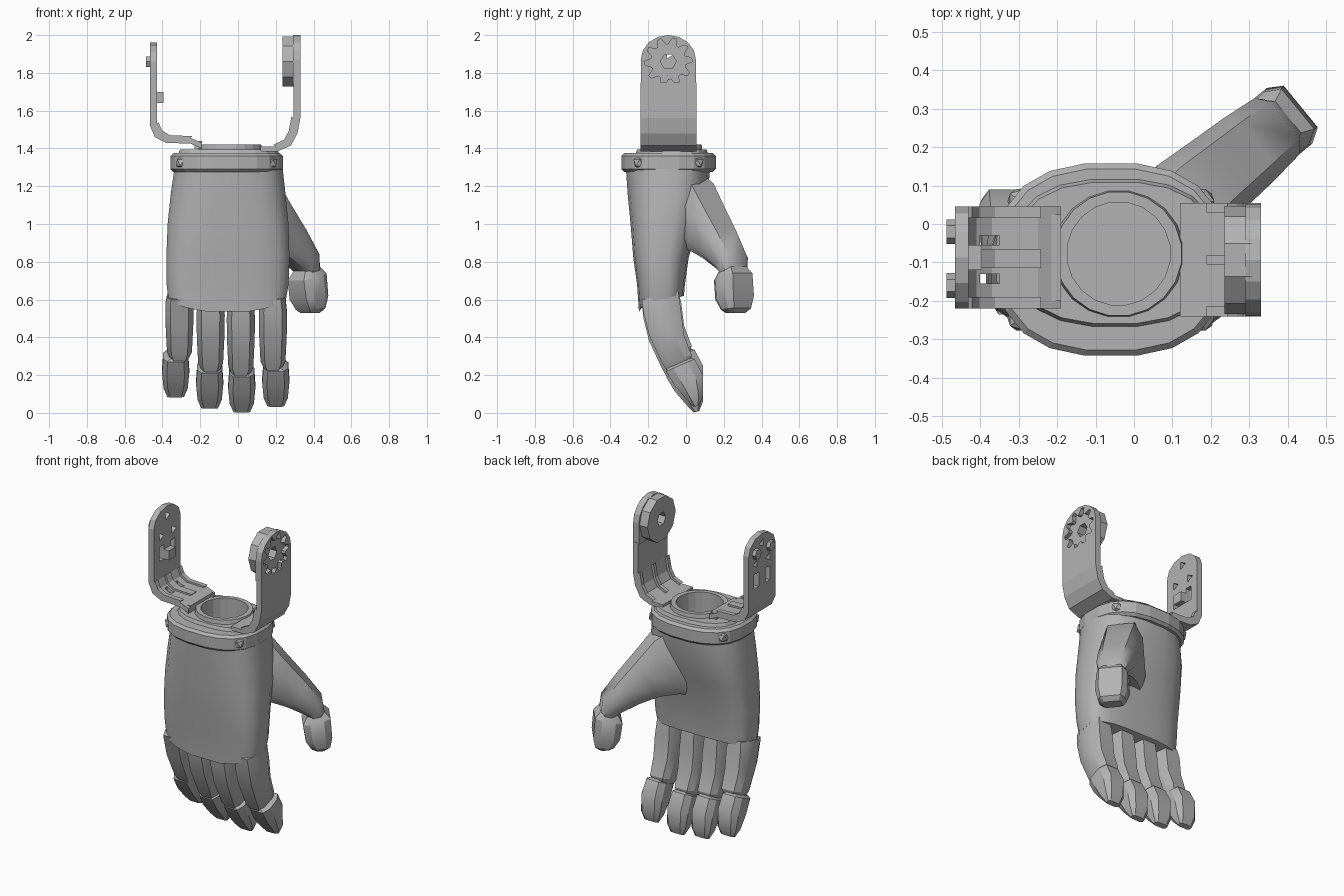
import bpy, bmesh, math
from mathutils import Vector

if "Cube" in bpy.data.objects:
    bpy.data.objects.remove(bpy.data.objects["Cube"], do_unlink=True)

grey = bpy.data.materials.new("plain_grey")
grey.use_nodes = True
GREY = (0.45, 0.45, 0.45, 1)
grey.diffuse_color = GREY
grey.node_tree.nodes["Principled BSDF"].inputs["Base Color"].default_value = GREY


def loft(name, rings, wrap=False, smooth=None):
    """Skin equal-sized rings; cap the ends, or wrap the last to the first."""
    bm = bmesh.new()
    loops = [[bm.verts.new(p) for p in ring] for ring in rings]
    n = len(loops[0])
    pairs = list(zip(loops, loops[1:])) + ([(loops[-1], loops[0])] if wrap else [])
    for a, b in pairs:
        for i in range(n):
            j = (i + 1) % n
            bm.faces.new((a[i], a[j], b[j], b[i]))
    if not wrap:
        bm.faces.new(loops[0])
        bm.faces.new(loops[-1])
    bmesh.ops.recalc_face_normals(bm, faces=bm.faces)
    mesh = bpy.data.meshes.new(name)
    bm.to_mesh(mesh)
    bm.free()
    mesh.materials.append(grey)
    ob = bpy.data.objects.new(name, mesh)
    bpy.context.collection.objects.link(ob)
    if smooth:
        bpy.ops.object.select_all(action='DESELECT')
        ob.select_set(True)
        bpy.context.view_layer.objects.active = ob
        bpy.ops.object.shade_smooth_by_angle(angle=math.radians(smooth))
    return ob


def along_y(name, xz, y0, y1):
    return loft(name, [[(x, y, z) for x, z in xz] for y in (y0, y1)])


def along_x(name, yz, x0, x1):
    return loft(name, [[(x, y, z) for y, z in yz] for x in (x0, x1)])


def box(name, x0, x1, y0, y1, z0, z1):
    return along_x(name, [(y0, z0), (y1, z0), (y1, z1), (y0, z1)], x0, x1)


def star(cy, cz, radii, n):
    """Points round a centre, the radii taken in turn."""
    return [(cy + radii[i % len(radii)] * math.cos(math.tau * i / n),
             cz + radii[i % len(radii)] * math.sin(math.tau * i / n)) for i in range(n)]


def arch(cy, half, z0, zc, rise, n=6):
    top = [(cy + half * math.cos(math.pi * i / n), zc + rise * math.sin(math.pi * i / n))
           for i in range(n + 1)]
    return [(cy - half, z0), (cy + half, z0)] + top


def oval(x0, x1, y0, y1, z, power=2.5, n=20):
    """Rounded rectangle ring; z may be a function of x and y."""
    ring = []
    for i in range(n):
        c, s = math.cos(math.tau * (i + .5) / n), math.sin(math.tau * (i + .5) / n)
        x = (x0 + x1) / 2 + (x1 - x0) / 2 * math.copysign(abs(c) ** (2 / power), c)
        y = (y0 + y1) / 2 + (y1 - y0) / 2 * math.copysign(abs(s) ** (2 / power), s)
        ring.append((x, y, z(x, y) if callable(z) else z))
    return ring


def cut(ob, cutters):
    """Subtract the cutters, then discard them."""
    for c in cutters:
        m = ob.modifiers.new("cut", 'BOOLEAN')
        m.operation, m.solver, m.object = 'DIFFERENCE', 'EXACT', c
    bpy.context.view_layer.update()
    mesh = bpy.data.meshes.new_from_object(ob.evaluated_get(bpy.context.evaluated_depsgraph_get()))
    ob.modifiers.clear()
    ob.data = mesh
    for c in cutters:
        bpy.data.objects.remove(c, do_unlink=True)


def limb(name, origin, along, across, sections, smooth=30, edge=.65):
    """Bevelled bar: each section has an outer and inner point in the limb's plane and a half width."""
    o, a, w, up = Vector(origin), Vector(along), Vector(across), Vector((0, 0, 1))
    rings = []
    for p, q, h in sections:
        P, Q = (o + a * s + up * z for s, z in (p, q))
        rings.append([P.lerp(Q, t) + w * h * k for t, k in
                      ((0, edge), (.25, 1), (.75, 1), (1, edge),
                       (1, -edge), (.75, -1), (.25, -1), (0, -edge))])
    return loft(name, rings, smooth=smooth)


# Palm
def hem(x, y):
    return .53 + .09 * (y + .25) / .24 + .5 * (x + .055) ** 2 * max(0, -y * 4)


loft("palm", [
    oval(-.34, .24, -.32, .13, 1.29, 2.6),
    oval(-.36, .255, -.31, .115, 1.15, 2.8),
    oval(-.375, .27, -.295, .065, 1.0, 3),
    oval(-.382, .275, -.28, .015, .82, 3.2),
    oval(-.38, .27, -.26, -.005, .68, 3.4),
    oval(-.37, .255, -.25, -.01, hem, 3.4)], smooth=40)

# Fingers: centre at the root, centre at the tip, lift of the tip
fingers = {"little": (-.31, -.33, .08), "ring": (-.145, -.15, .02),
           "middle": (.015, .02, 0), "index": (.185, .2, .03)}
for label, (root, tip, lift) in fingers.items():
    lean = (tip - root) * .5
    limb(label + "_finger", (root, 0, lift), (0, 1, 0), (1, 0, 0), [
        ((-.235, .60 - lift), (-.04, .64 - lift), .065),
        ((-.225, .50), (-.025, .50), .075),
        ((-.195, .38), (-.01, .38), .073),
        ((-.125, .23), (.03, .275), .066),
        ((-.10, .19), (.02, .23), .045)])
    limb(label + "_fingertip", (root + lean * 2, 0, lift), (0, 1, 0), (1, 0, 0), [
        ((-.10, .205), (.025, .26), .045),
        ((-.105, .19), (.045, .255), .066),
        ((-.06, .115), (.09, .17), .072),
        ((.0, .045), (.09, .06), .064),
        ((.04, .002), (.07, .01), .044)])

# Thumb, with a broad root that merges into the palm
thumb = ((.04, -.02, 0), (.75, .62, 0), (.63, -.77, 0))
limb("thumb", *thumb, [
    ((.06, 1.28), (-.12, .86), .10),
    ((.17, 1.215), (.02, .88), .12),
    ((.275, 1.085), (.14, .865), .112),
    ((.375, .965), (.26, .82), .105),
    ((.47, .84), (.365, .765), .094),
    ((.485, .75), (.39, .74), .075)], smooth=45)
limb("thumb_tip", *thumb, [
    ((.47, .785), (.38, .75), .065),
    ((.515, .74), (.355, .70), .09),
    ((.525, .62), (.37, .60), .094),
    ((.515, .555), (.405, .545), .078),
    ((.49, .53), (.42, .53), .055)], edge=.75)

# Wrist cuff, flange and socket, all round one open bore
def bore(z):
    return oval(-.175, .095, -.212, .058, z, 2)


loft("wrist_cuff", [bore(1.275), oval(-.345, .225, -.33, .145, 1.275),
                    oval(-.36, .24, -.345, .16, 1.29), oval(-.36, .24, -.345, .16, 1.36),
                    oval(-.345, .225, -.33, .145, 1.375), bore(1.375)], wrap=True)
loft("wrist_flange", [bore(1.37), oval(-.32, .22, -.27, .12, 1.37),
                      oval(-.31, .21, -.26, .11, 1.395), bore(1.395)], wrap=True)
loft("wrist_socket", [bore(1.38), oval(-.215, .135, -.245, .09, 1.38, 2),
                      oval(-.205, .125, -.24, .085, 1.42, 2), bore(1.42)], wrap=True)
for side in (-1, 1):
    for end in (-1, 1):
        x, y = -.06 + .235 * side, -.093 + .152 * end
        bpy.ops.mesh.primitive_ico_sphere_add(subdivisions=1, radius=.038, location=(x, y, 1.325))
        bpy.context.object.name = "cuff_stud"
        bpy.context.object.data.materials.append(grey)

# Left bracket: bent strap with edge ribs, gear plate and hub
bend = [(.12, 1.385), (.21, 1.385), (.28, 1.415), (.315, 1.48), (.33, 1.56), (.33, 1.75)]
inner = [(.295, 1.75), (.295, 1.56), (.28, 1.48), (.255, 1.435), (.2, 1.41), (.12, 1.41)]
along_y("left_strap", bend + inner, -.24, .055)
rib = [(x - .012, z + .01) for x, z in inner[1:-1]]
for y in (-.24, -.105, .03):
    along_y("left_strap_rib", inner[1:-1] + rib[::-1], y, y + .025)
HUB = (-.0935, 1.86)
plate = along_x("left_gear_plate", arch(HUB[0], .146, 1.74, 1.87, .13, 8), .29, .33)
cut(plate, [along_x("gear_cutter", star(*HUB, (.128, .124, .092, .092), 40), .2, .4)])
hub = along_x("left_hub", star(*HUB, (.14,), 10), .235, .305)
cut(hub, [along_x("hub_cutter", star(*HUB, (.042,), 6), .2, .4)])

# Right bracket: bent strap with slots, upright plate, pins and clip
bend = [(-.19, 1.40), (-.25, 1.425), (-.38, 1.43), (-.44, 1.46), (-.466, 1.52), (-.466, 1.62)]
inner = [(-.43, 1.62), (-.43, 1.53), (-.41, 1.485), (-.37, 1.46), (-.25, 1.455), (-.19, 1.43)]
strap = along_y("right_strap", bend + inner, -.22, .045)
cut(strap, [box("slot_cutter", -.40, -.35, y, y + .025, 1.3, 1.6) for y in (-.155, -.055)])
rib = [(x + .008, z + .01) for x, z in inner[1:-1]]
for y, width in ((-.22, .03), (-.115, .05), (.015, .03)):
    along_y("right_strap_rib", inner[1:-1] + rib[::-1], y, y + width)
box("right_strap_tab", -.23, -.19, -.2, .025, 1.4, 1.44)
upright = along_x("right_upright", arch(-.0875, .1325, 1.62, 1.86, .1, 6), -.466, -.43)
cut(upright, [box("slot_cutter", -.5, -.4, y, y + .045, 1.64, 1.73) for y in (-.165, -.055)]
    + [along_x("hole_cutter", star(y, z, (.028,), 3), -.5, -.4)
       for y, z in ((-.15, 1.79), (-.025, 1.79), (-.0875, 1.9))])
for y in (-.16, -.02):
    along_x("right_pin", star(y, 1.86, (.032,), 6), -.488, -.46)
box("right_clip", -.435, -.395, -.12, -.055, 1.64, 1.70)
